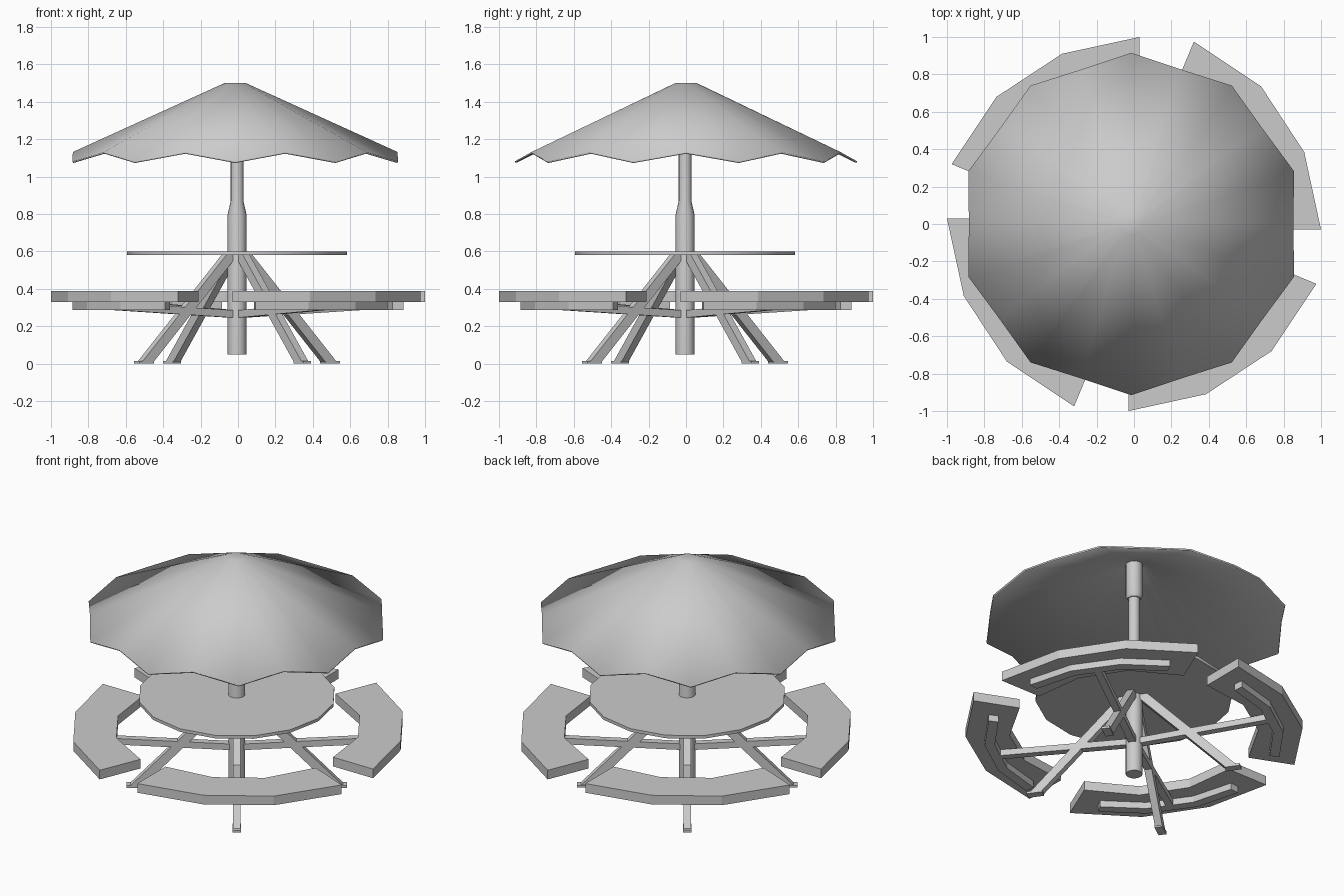
import bpy, bmesh
from math import sin, cos, tau, radians
from mathutils import Matrix, Vector

if "Cube" in bpy.data.objects:
    bpy.data.objects.remove(bpy.data.objects["Cube"])

AXIS = radians(35)   # direction of the first bench


def finish(name, bm, smooth=None):
    bmesh.ops.recalc_face_normals(bm, faces=bm.faces)
    me = bpy.data.meshes.new(name)
    bm.to_mesh(me)
    bm.free()
    ob = bpy.data.objects.new(name, me)
    bpy.context.collection.objects.link(ob)
    if smooth:
        bpy.ops.object.select_all(action='DESELECT')
        ob.select_set(True)
        bpy.context.view_layer.objects.active = ob
        bpy.ops.object.shade_smooth_by_angle(angle=radians(smooth))
    return ob


def lathe(name, profile, sides, centre=(-0.005, -0.005), smooth=30):
    """Closed solid of revolution from (radius, z) points."""
    bm = bmesh.new()
    rings = [[bm.verts.new((centre[0] + r * cos(tau * i / sides),
                            centre[1] + r * sin(tau * i / sides), z))
              for i in range(sides)] for r, z in profile]
    for a, b in zip(rings, rings[1:]):
        for i in range(sides):
            j = (i + 1) % sides
            bm.faces.new((a[i], a[j], b[j], b[i]))
    bm.faces.new(rings[0])
    bm.faces.new(rings[-1])
    return finish(name, bm, smooth)


def prism(name, outline, z0, z1, turn):
    """Upright extrusion of a strip given as (outer points, inner points)."""
    bm = bmesh.new()
    outer, inner = outline
    top, low = [[[bm.verts.new((x, y, z)) for x, y in line]
                 for line in (outer, inner)] for z in (z1, z0)]
    n = len(outer)
    for i in range(n - 1):
        for (o, k) in (top, low):
            bm.faces.new((o[i], o[i + 1], k[i + 1], k[i]))
        for s in (0, 1):
            bm.faces.new((top[s][i], top[s][i + 1], low[s][i + 1], low[s][i]))
    for i in (0, n - 1):
        bm.faces.new((top[0][i], top[1][i], low[1][i], low[0][i]))
    bm.transform(Matrix.Rotation(turn, 4, 'Z'))
    return finish(name, bm)


def side_bar(name, side, width, turn):
    """Bar drawn as (radius, z) side outline and given a width."""
    bm = bmesh.new()
    a, b = [[bm.verts.new((r, y, z)) for r, z in side]
            for y in (-width / 2, width / 2)]
    n = len(side)
    bm.faces.new(a)
    bm.faces.new(b)
    for i in range(n):
        j = (i + 1) % n
        bm.faces.new((a[i], a[j], b[j], b[i]))
    bm.transform(Matrix.Translation((-0.005, -0.005, 0)) @ Matrix.Rotation(turn, 4, 'Z'))
    return finish(name, bm)


def polar(r, degs):
    return [(r * cos(radians(d)), r * sin(radians(d))) for d in degs]


# Centre pole, canopy hub and table top
lathe("pole", [(0.05, 0.05), (0.05, 0.8), (0.034, 0.87), (0.034, 1.3)], 16)
lathe("canopy_hub", [(0.04, 1.25), (0.05, 1.27), (0.05, 1.485)], 16)
lathe("table_top", [(0.588, 0.58), (0.588, 0.6)], 16)

# Canopy: thin cone shell with a zigzag rim
bm = bmesh.new()
hub, rim = [], []
for i in range(20):
    a = tau * i / 20 + tau / 4
    r, z = (0.915, 1.082) if i % 2 == 0 else (0.868, 1.132)
    hub.append(bm.verts.new((-0.015 + 0.058 * cos(a), 0.058 * sin(a), 1.5)))
    rim.append(bm.verts.new((-0.015 + r * cos(a), r * sin(a), z)))
for i in range(20):
    j = (i + 1) % 20
    bm.faces.new((hub[i], rim[i], rim[j], hub[j]))
bm.faces.new(hub)
canopy = finish("canopy", bm, 40)
shell = canopy.modifiers.new("thickness", 'SOLIDIFY')
shell.thickness = 0.01
shell.offset = -1

# Four benches, each with rail, arm, leg and foot
bench = ([(1.0, -0.03), (0.91, 0.385), (0.68, 0.735), (0.32, 0.975)],
         [(0.71, -0.03), (0.67, 0.285), (0.50, 0.545), (0.21, 0.71)])
rail_angles = (-29, -10, 10, 29)
for k in range(4):
    turn = k * tau / 4
    n = k + 1
    prism(f"bench_seat_{n}", bench, 0.33, 0.39, turn)
    prism(f"seat_rail_{n}", (polar(0.89, rail_angles), polar(0.83, rail_angles)),
          0.288, 0.332, turn + AXIS)
    side_bar(f"seat_arm_{n}", [(0.02, 0.245), (0.86, 0.29), (0.86, 0.33), (0.02, 0.285)],
             0.045, turn + AXIS)
    side_bar(f"leg_{n}", [(0.56, 0.01), (0.635, 0.01), (0.085, 0.582), (0.01, 0.582)],
             0.045, turn + AXIS)
    side_bar(f"foot_{n}", [(0.56, 0), (0.655, 0), (0.655, 0.015), (0.56, 0.015)],
             0.05, turn + AXIS)
